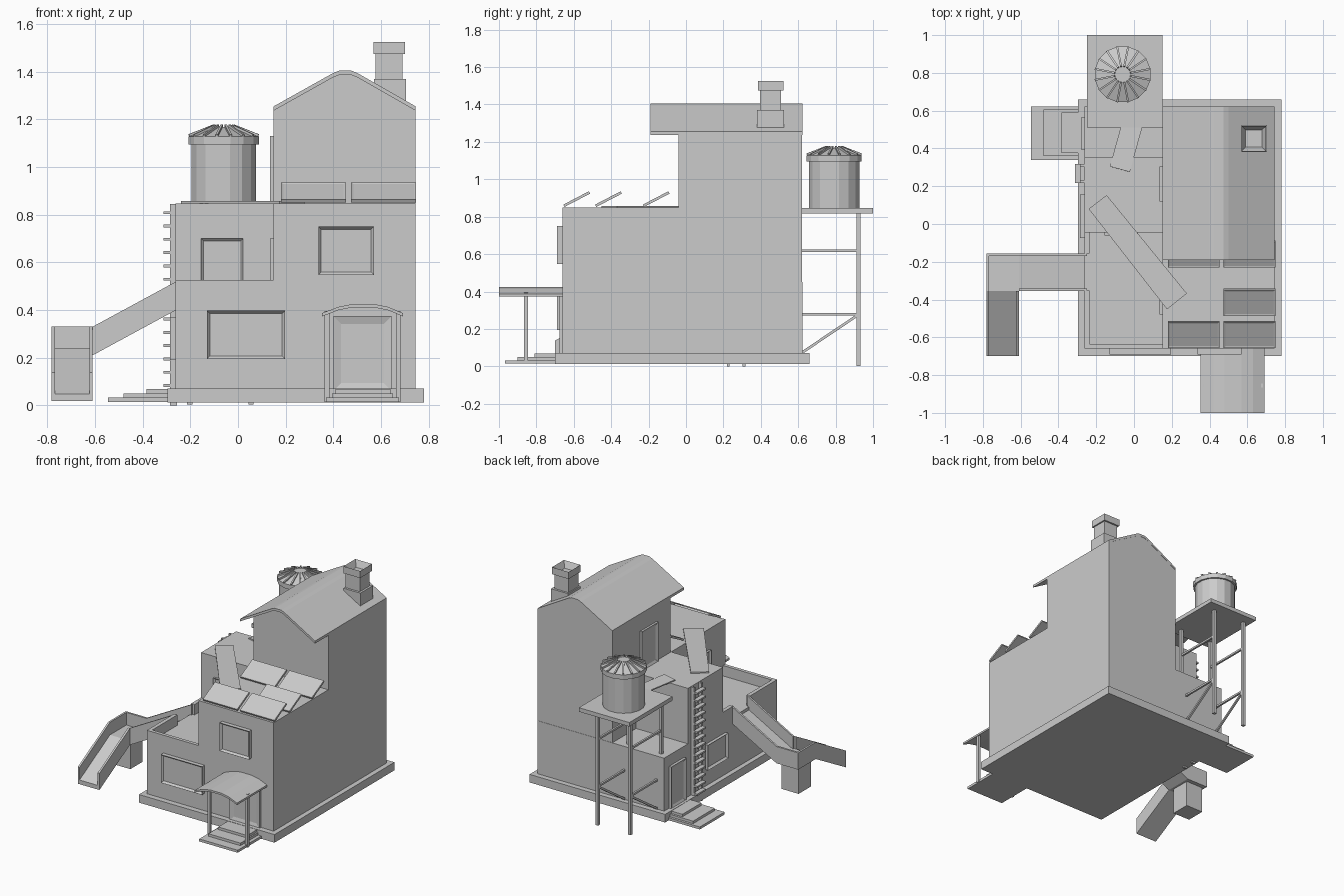
import bpy, bmesh
from math import sin, cos, tau
from mathutils import Vector


def finish(name, bm):
    bmesh.ops.recalc_face_normals(bm, faces=bm.faces)
    me = bpy.data.meshes.new(name)
    bm.to_mesh(me)
    bm.free()
    ob = bpy.data.objects.new(name, me)
    bpy.context.collection.objects.link(ob)
    return ob


def box(name, x0, x1, y0, y1, z0, z1, recess=None, border=0.02, depth=0.015):
    """Box; the face whose normal is `recess` gets an inset panel."""
    bm = bmesh.new()
    bmesh.ops.create_cube(bm, size=1)
    for v in bm.verts:
        v.co = ((x0 + x1) / 2 + v.co.x * (x1 - x0), (y0 + y1) / 2 + v.co.y * (y1 - y0),
                (z0 + z1) / 2 + v.co.z * (z1 - z0))
    if recess:
        bm.normal_update()
        n = Vector(recess)
        f = [f for f in bm.faces if f.normal.dot(n) > 0.9]
        bmesh.ops.inset_region(bm, faces=f, thickness=border, use_even_offset=True)
        bmesh.ops.translate(bm, verts=f[0].verts[:], vec=-n * depth)
    return finish(name, bm)


def prism(name, pts, axis, a, b):
    """Extrude a profile: axis X takes (y, z), Y takes (x, z), Z takes (x, y)."""
    put = {'X': lambda p, t: (t, p[0], p[1]), 'Y': lambda p, t: (p[0], t, p[1]),
           'Z': lambda p, t: (p[0], p[1], t)}[axis]
    bm = bmesh.new()
    lo = [bm.verts.new(put(p, a)) for p in pts]
    hi = [bm.verts.new(put(p, b)) for p in pts]
    bm.faces.new(lo)
    bm.faces.new(hi)
    for i in range(len(pts)):
        j = (i + 1) % len(pts)
        bm.faces.new((lo[i], lo[j], hi[j], hi[i]))
    return finish(name, bm)


def bar(name, p, q, w, h):
    """Rectangular bar between two points."""
    p, q = Vector(p), Vector(q)
    d = q - p
    ob = box(name, -w / 2, w / 2, -h / 2, h / 2, 0, d.length)
    ob.matrix_world = d.to_track_quat('Z', 'Y').to_matrix().to_4x4()
    ob.location = p
    return ob


def lathe(name, prof, cx, cy, n):
    """Faceted solid from (radius, z) rings."""
    bm = bmesh.new()
    rings = [[bm.verts.new((cx + r * cos(tau * (i + .5) / n), cy + r * sin(tau * (i + .5) / n), z))
              for i in range(n)] for r, z in prof]
    for a, b in zip(rings, rings[1:]):
        for i in range(n):
            bm.faces.new((a[i], a[(i + 1) % n], b[(i + 1) % n], b[i]))
    bm.faces.new(rings[0])
    bm.faces.new(rings[-1])
    return finish(name, bm)


def sheet(top, t):
    """Closed profile of a curved sheet of vertical thickness t."""
    return top + [(x, z - t) for x, z in reversed(top)]


# Building masses
box("plinth", -0.296, 0.78, -0.70, 0.66, 0.012, 0.07)
box("ground_floor", -0.262, 0.745, -0.66, 0.622, 0.06, 0.45)
box("front_upper_room", 0.15, 0.745, -0.66, -0.03, 0.44, 0.848)
box("middle_room", -0.262, 0.155, -0.045, 0.352, 0.44, 0.848)
roof = [(0.15, 1.255), (0.40, 1.395), (0.425, 1.405), (0.475, 1.405), (0.50, 1.395), (0.745, 1.255)]
prism("tower", [(0.15, 0.44)] + [(x, z - 0.004) for x, z in roof] + [(0.745, 0.44)], 'Y', -0.04, 0.62)
prism("tower_roof", sheet(roof, 0.018), 'Y', -0.19, 0.622)

# Terrace parapet with a gap for the slide
box("parapet_front", -0.262, 0.15, -0.66, -0.635, 0.44, 0.525)
box("parapet_left_front", -0.262, -0.235, -0.66, -0.352, 0.44, 0.525)
box("parapet_left_back", -0.262, -0.235, -0.157, -0.04, 0.44, 0.525)

# Chimney
box("chimney_base", 0.57, 0.705, 0.38, 0.523, 1.275, 1.37)
box("chimney_stack", 0.578, 0.69, 0.396, 0.508, 1.36, 1.48)
box("chimney_cap", 0.568, 0.70, 0.385, 0.52, 1.475, 1.525, (0, 0, 1), 0.022, 0.045)

# Windows and doors
F, L = (0, -1, 0), (-1, 0, 0)
box("front_window_lower", -0.13, 0.197, -0.69, -0.65, 0.195, 0.397, F, 0.012)
box("front_window_upper", 0.337, 0.57, -0.69, -0.65, 0.548, 0.75, F, 0.012)
box("left_window", -0.285, -0.25, -0.075, 0.155, 0.19, 0.37, L, 0.012)
box("front_door_frame", 0.40, 0.645, -0.675, -0.65, 0.06, 0.375, F, 0.033, 0.01)
box("terrace_door_back", -0.155, 0.022, -0.06, -0.03, 0.45, 0.70, F, 0.01, 0.01)
box("terrace_door_right", 0.135, 0.16, -0.48, -0.30, 0.45, 0.70, L, 0.012, 0.01)
box("tower_door", 0.135, 0.16, 0.12, 0.305, 0.845, 1.13, L, 0.018, 0.01)
box("left_door", -0.28, -0.25, 0.395, 0.565, 0.065, 0.37, L, 0.02, 0.01)

# Steps at the front and left doors
for i, (x0, x1, y) in enumerate([(0.37, 0.675, -0.968), (0.395, 0.65, -0.90), (0.41, 0.64, -0.81)]):
    box(f"front_step_{i}", x0, x1, y, -0.69, 0.014 + 0.018 * i, 0.032 + 0.018 * i)
for i, (x, y0, y1) in enumerate([(-0.545, 0.34, 0.622), (-0.48, 0.36, 0.605), (-0.385, 0.375, 0.59)]):
    box(f"left_step_{i}", x, -0.27, y0, y1, 0.014 + 0.018 * i, 0.032 + 0.018 * i)

# Porch canopy and posts
arch = [(0.353, 0.387), (0.42, 0.413), (0.48, 0.425), (0.57, 0.425), (0.63, 0.413), (0.692, 0.387)]
prism("porch_canopy", sheet(arch, 0.014), 'Y', -1.0, -0.655)
for x in (0.373, 0.673):
    box("porch_post", x - 0.01, x + 0.01, -0.865, -0.845, 0.014, 0.395)

# Solar panels tilted up at the back
for x0, y0 in [(0.18, -0.225), (0.475, -0.225), (0.475, -0.48), (0.18, -0.65), (0.475, -0.65)]:
    ob = box("solar_panel", 0, 0.273, 0, 0.155, 0, 0.014, (0, 0, 1), 0.01, 0.003)
    ob.location = (x0, y0, 0.852)
    ob.rotation_euler.x = 0.48

# Loose planks used as bridges
prism("long_plank", [(-0.24, 0.08), (-0.145, 0.153), (0.28, -0.368), (0.175, -0.452)], 'Z', 0.848, 0.858)
bar("short_plank", (-0.075, 0.29, 0.853), (0.0, 0.56, 0.835), 0.11, 0.008)

# Ladder on the left wall
for y in (0.225, 0.31):
    box("ladder_rail", -0.286, -0.255, y - 0.007, y + 0.007, 0.0, 0.845)
for i in range(14):
    z = 0.083 + i * 0.0558
    box(f"ladder_rung_{i}", -0.312, -0.28, 0.218, 0.317, z - 0.006, z + 0.006)

# Slide: upper chute, corner landing, lower chute
def chute(name, axis, s, z0, e, z1, a, b):
    for part, h0, h1, p, q in [("floor", 0, 0.03, a, b), ("wall_a", 0, 0.12, a, a + 0.014),
                               ("wall_b", 0, 0.12, b - 0.014, b)]:
        prism(f"{name}_{part}", [(s, z0 + h0), (e, z1 + h0), (e, z1 + h1), (s, z0 + h1)], axis, p, q)

chute("upper_chute", 'Y', -0.25, 0.405, -0.61, 0.21, -0.355, -0.155)
chute("lower_chute", 'X', -0.355, 0.21, -0.70, 0.018, -0.782, -0.61)
box("slide_landing", -0.782, -0.61, -0.355, -0.155, 0.21, 0.24)
box("slide_landing_back", -0.782, -0.61, -0.169, -0.155, 0.21, 0.33)
box("slide_landing_side", -0.782, -0.768, -0.355, -0.155, 0.21, 0.33)
box("slide_support", -0.765, -0.627, -0.325, -0.185, 0.02, 0.215)

# Water tower stand
box("tank_platform", -0.25, 0.15, 0.51, 1.0, 0.818, 0.847)
for x in (-0.203, 0.055):
    box("stand_leg_back", x - 0.011, x + 0.011, 0.912, 0.934, 0.003, 0.82)
    box("stand_leg_front", x - 0.011, x + 0.011, 0.56, 0.582, 0.44, 0.82)
    box("stand_rail_upper", x - 0.007, x + 0.007, 0.57, 0.92, 0.61, 0.624)
    box("stand_rail_lower", x - 0.007, x + 0.007, 0.61, 0.92, 0.272, 0.286)
    bar("stand_brace", (x, 0.615, 0.07), (x, 0.92, 0.275), 0.014, 0.014)

# Water tank with ribbed conical lid
cx, cy = -0.06, 0.792
lathe("water_tank", [(0.138, 0.845), (0.138, 1.10)], cx, cy, 16)
lathe("tank_lid", [(0.15, 1.095), (0.15, 1.128), (0.045, 1.168), (0.035, 1.168)], cx, cy, 16)
for i in range(16):
    c, s = cos(tau * (i + .5) / 16), sin(tau * (i + .5) / 16)
    bar(f"lid_rib_{i}", (cx + 0.148 * c, cy + 0.148 * s, 1.131), (cx + 0.042 * c, cy + 0.042 * s, 1.172), 0.01, 0.014)
